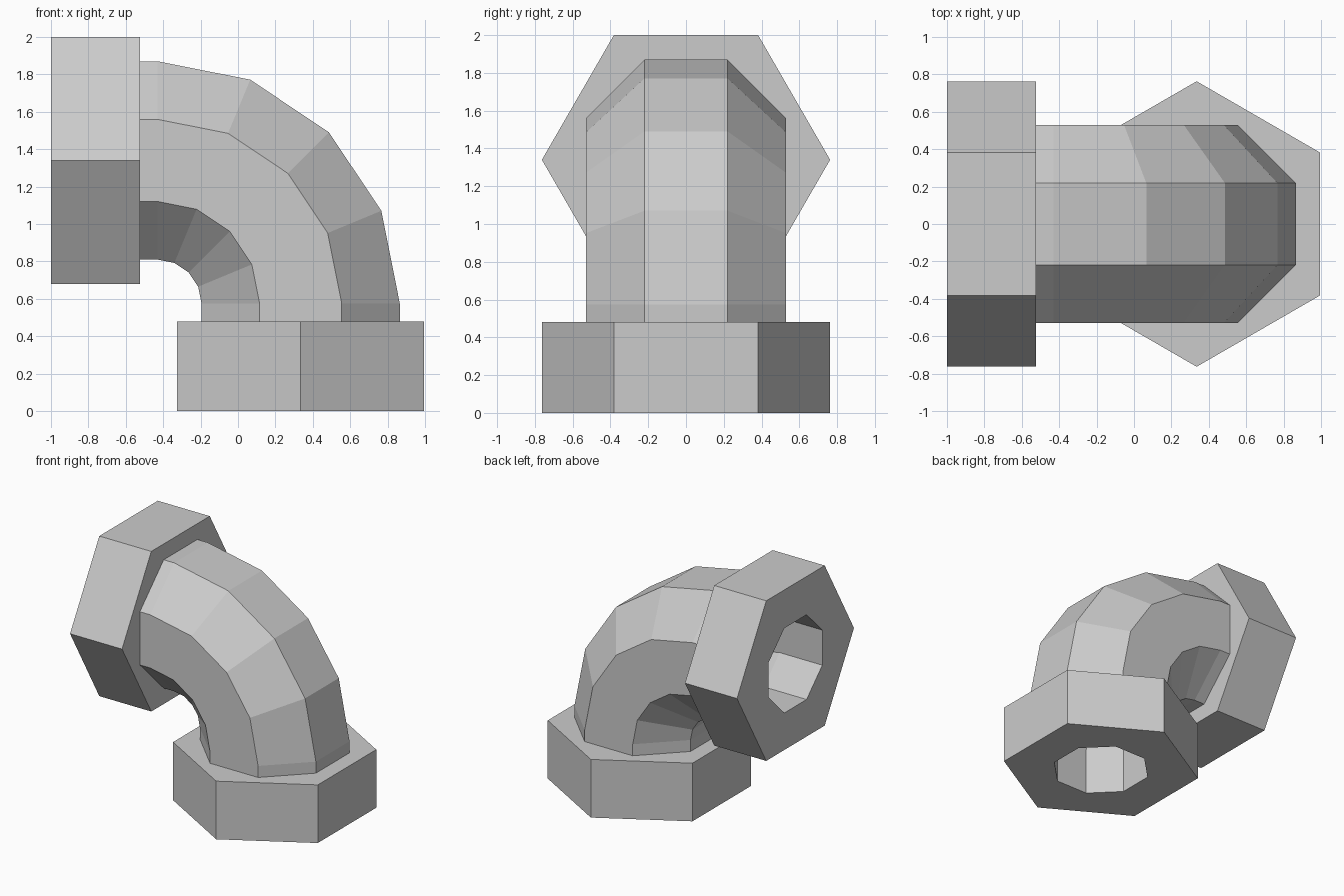
import bpy, bmesh
from math import sin, cos, pi

if "Cube" in bpy.data.objects:
    bpy.data.objects.remove(bpy.data.objects["Cube"])


def sweep(name, bend, radius, stations, size, sides):
    """Closed prism swept around a bend; each station is (degrees, shift along path)."""
    bm = bmesh.new()
    rings = []
    for deg, shift in stations:
        t = deg * pi / 180
        ring = []
        for k in range(sides):
            a = (k + 0.5) * 2 * pi / sides
            r = radius + size * cos(a)
            ring.append(bm.verts.new((bend[0] + r * cos(t) - shift * sin(t),
                                      size * sin(a),
                                      bend[1] + r * sin(t) + shift * cos(t))))
        rings.append(ring)
    for a, b in zip(rings, rings[1:]):
        for k in range(sides):
            j = (k + 1) % sides
            bm.faces.new((a[k], a[j], b[j], b[k]))
    bm.faces.new(rings[0])
    bm.faces.new(rings[-1])
    bmesh.ops.recalc_face_normals(bm, faces=bm.faces)
    mesh = bpy.data.meshes.new(name)
    bm.to_mesh(mesh)
    bm.free()
    ob = bpy.data.objects.new(name, mesh)
    bpy.context.collection.objects.link(ob)
    return ob


OCT = 1 / cos(pi / 8)
ARC = [(i * 22.5, 0) for i in range(5)]
BEND, RADIUS = (-0.43, 0.575), 0.765

# Octagonal elbow with short straight ends
elbow = sweep("elbow_pipe", BEND, RADIUS,
              [(0, -0.095)] + ARC + [(90, 0.095)], 0.53 * OCT, 8)

# Hexagonal end collars
bottom = sweep("bottom_collar", BEND, RADIUS,
               [(0, -0.575), (0, -0.095)], 0.763, 6)
side = sweep("side_collar", BEND, RADIUS,
             [(90, 0.095), (90, 0.57)], 0.763, 6)

# Bore cutter running through the whole fitting
bore = sweep("bore_cutter", (-0.61, 0.39), 0.945,
             [(0, -0.5)] + ARC + [(90, 0.5)], 0.35 * OCT, 8)
bore.hide_render = True
bore.hide_set(True)
bore.display_type = 'WIRE'

for part in (elbow, bottom, side):
    cut = part.modifiers.new("bore", 'BOOLEAN')
    cut.operation = 'DIFFERENCE'
    cut.solver = 'EXACT'
    cut.object = bore
